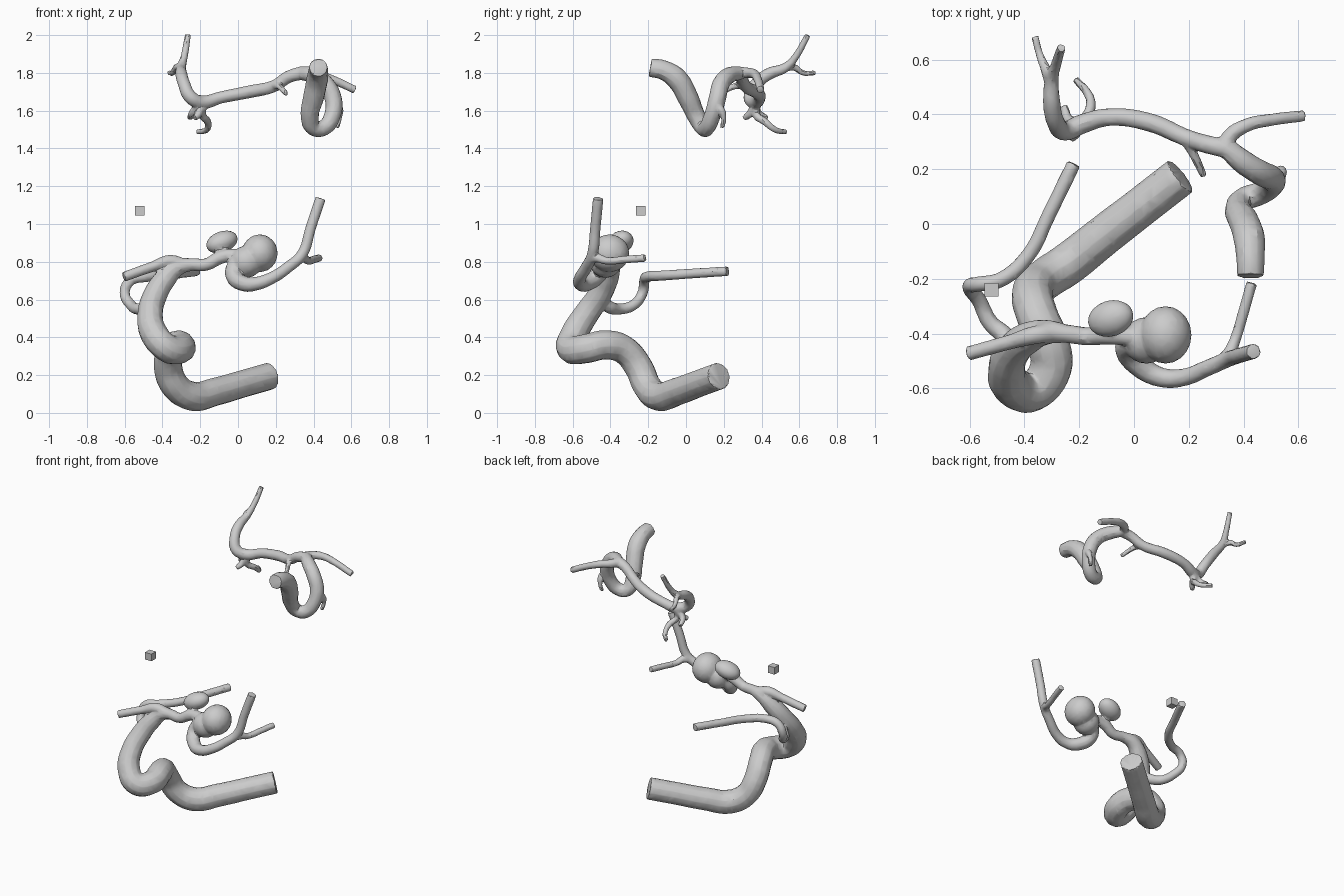
import bpy
from mathutils import Vector


def tube(points, sides=4):
    """Swept vessel: each point is x, y, z, radius."""
    cu = bpy.data.curves.new("path", 'CURVE')
    cu.dimensions = '3D'
    cu.bevel_depth = 1.0
    cu.bevel_resolution = sides
    cu.resolution_u = 6
    cu.use_fill_caps = True
    sp = cu.splines.new('BEZIER')
    sp.bezier_points.add(len(points) - 1)
    for bp, (x, y, z, r) in zip(sp.bezier_points, points):
        bp.co = (x, y, z)
        bp.radius = r
        bp.handle_left_type = bp.handle_right_type = 'AUTO'
    ob = bpy.data.objects.new("path", cu)
    bpy.context.collection.objects.link(ob)
    return ob


def bulge(loc, size, rot=(0, 0, 0)):
    bpy.ops.mesh.primitive_ico_sphere_add(subdivisions=3, radius=1, location=loc, rotation=rot)
    ob = bpy.context.object
    ob.scale = size
    return ob


def select(obs):
    bpy.ops.object.select_all(action='DESELECT')
    for o in obs:
        o.select_set(True)
    bpy.context.view_layer.objects.active = obs[0]


def fuse(parts, name, ratio):
    """Melt the parts into one skin, then thin it to irregular facets."""
    select(parts)
    bpy.ops.object.convert(target='MESH')
    parts = list(bpy.context.selected_objects)
    select(parts)
    bpy.ops.object.join()
    ob = bpy.context.object
    bpy.ops.object.transform_apply(location=True, rotation=True, scale=True)
    rm = ob.modifiers.new("skin", 'REMESH')
    rm.mode = 'VOXEL'
    rm.voxel_size = 0.007
    dm = ob.modifiers.new("facets", 'DECIMATE')
    dm.ratio = ratio
    for m in ("skin", "facets"):
        bpy.ops.object.modifier_apply(modifier=m)
    ob.name = ob.data.name = name
    bpy.ops.object.shade_smooth_by_angle(angle=0.45)
    return ob


# Lower vessel: wide trunk, tight loop, then the narrow stretch to the bulges
trunk = tube([
    (.17, .175, .195, .073), (.03, .066, .155, .073), (-.12, -.05, .112, .075), (-.24, -.145, .088, .078),
    (-.33, -.205, .14, .076), (-.37, -.25, .24, .076), (-.355, -.33, .335, .076),
    (-.315, -.43, .36, .078), (-.305, -.53, .34, .078), (-.37, -.61, .34, .075),
    (-.445, -.59, .42, .074), (-.465, -.53, .52, .068), (-.44, -.46, .62, .064),
    (-.385, -.415, .71, .058), (-.32, -.395, .77, .046), (-.25, -.40, .785, .034),
    (-.17, -.41, .785, .033), (-.09, -.405, .825, .036), (-.03, -.41, .835, .034), (.05, -.42, .82, .04)])

# Outflow from the large bulge with its two end branches
outflow = tube([
    (.0, -.43, .80, .05), (-.025, -.46, .735, .044), (.03, -.525, .685, .042), (.10, -.56, .685, .036),
    (.18, -.56, .715, .032), (.27, -.525, .775, .030), (.34, -.495, .84, .029),
    (.385, -.48, .98, .028), (.437, -.465, 1.135, .028)])
outflow_side = tube([(.30, -.515, .80, .024), (.345, -.475, .82, .024), (.37, -.42, .805, .020),
                     (.40, -.32, .812, .020), (.43, -.215, .82, .020)])

# Left branches of the lower vessel
left_branch = tube([(-.28, -.395, .78, .034), (-.36, -.405, .803, .034), (-.45, -.43, .775, .027),
                    (-.605, -.473, .72, .026)])
hooked_branch = tube([
    (-.44, -.46, .60, .03), (-.475, -.405, .56, .034), (-.525, -.36, .55, .03), (-.565, -.28, .57, .028),
    (-.60, -.23, .635, .027), (-.57, -.22, .70, .028), (-.49, -.205, .72, .028), (-.39, -.12, .727, .027),
    (-.31, .035, .738, .026), (-.22, .22, .75, .026)])

# Large two-lobed bulge and the small one
bulges = [bulge((.115, -.405, .845), (.095, .105, .10)), bulge((.045, -.425, .80), (.085, .085, .085)),
          bulge((-.085, -.345, .905), (.088, .066, .056), (0, -.35, .3))]

fuse([trunk, outflow, outflow_side, left_branch, hooked_branch] + bulges, "lower_vessel", 0.11)

# Upper vessel: open wide end, U-bend, arch to the fork
upper_trunk = tube([
    (.425, -.19, 1.828, .049), (.425, -.12, 1.815, .052), (.42, -.05, 1.77, .058), (.40, .01, 1.67, .056),
    (.38, .055, 1.57, .048), (.40, .09, 1.51, .043), (.455, .11, 1.51, .043), (.50, .14, 1.575, .044),
    (.505, .165, 1.66, .046), (.465, .185, 1.74, .046), (.40, .225, 1.785, .044), (.33, .285, 1.80, .036)])
fork_right = tube([(.33, .27, 1.80, .034), (.35, .32, 1.80, .028), (.41, .36, 1.795, .025),
                   (.50, .38, 1.765, .022), (.62, .395, 1.71, .021)])

# Long crossing branch that turns up at its left end
crossing = tube([
    (.34, .275, 1.80, .036), (.27, .29, 1.78, .033), (.19, .315, 1.73, .032), (.06, .37, 1.70, .034),
    (-.09, .39, 1.67, .032), (-.19, .365, 1.645, .036), (-.25, .34, 1.67, .036), (-.285, .37, 1.74, .033),
    (-.30, .44, 1.795, .032), (-.30, .53, 1.83, .025), (-.285, .58, 1.885, .019), (-.265, .645, 2.0, .016)])

# Twigs
twigs = [
    [(-.30, .50, 1.82, .022), (-.325, .57, 1.83, .018), (-.345, .62, 1.80, .014), (-.362, .685, 1.80, .013)],
    [(.19, .31, 1.735, .024), (.215, .26, 1.73, .017), (.255, .175, 1.69, .013)],
    [(.505, .145, 1.62, .03), (.535, .18, 1.61, .022), (.535, .20, 1.56, .014), (.525, .19, 1.51, .012)],
    [(-.19, .37, 1.64, .03), (-.19, .37, 1.58, .021), (-.16, .42, 1.54, .019), (-.165, .47, 1.50, .016),
     (-.215, .53, 1.487, .013)],
    [(-.20, .365, 1.63, .028), (-.24, .38, 1.59, .02), (-.255, .43, 1.56, .014)],
    [(-.20, .36, 1.61, .024), (-.21, .335, 1.58, .02), (-.23, .31, 1.56, .015)],
]
fuse([upper_trunk, fork_right, crossing] + [tube(t) for t in twigs], "upper_vessel", 0.13)

# Small loose cube
bpy.ops.mesh.primitive_cube_add(size=0.05, location=(-.52, -.24, 1.07))
bpy.context.object.name = "small_cube"
